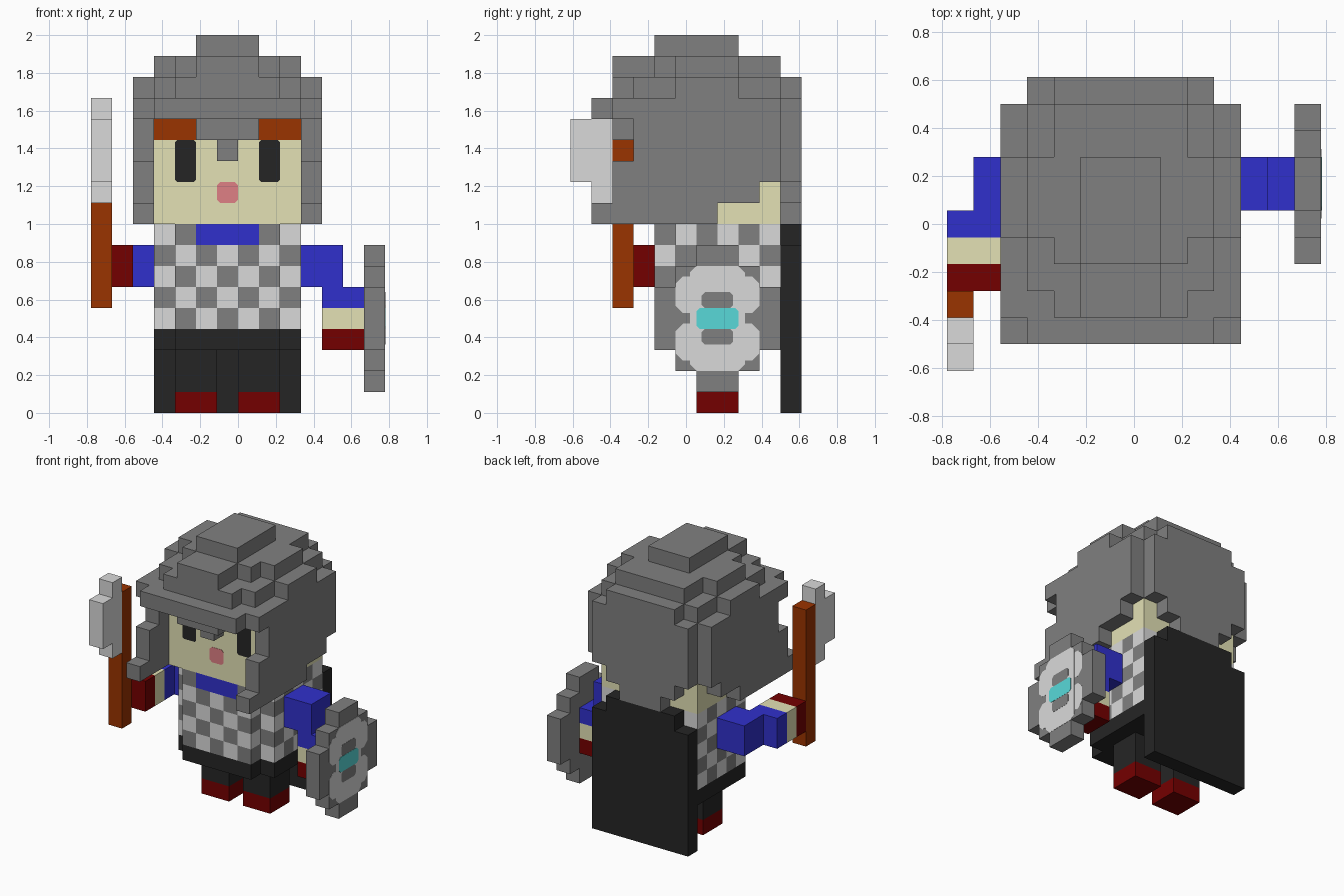
import bpy, bmesh
from mathutils import Vector

if "Cube" in bpy.data.objects:
    bpy.data.objects.remove(bpy.data.objects["Cube"], do_unlink=True)

U = 2 / 18  # size of one block


def material(name, hexa):
    rgb = [int(hexa[i:i + 2], 16) / 255 for i in (0, 2, 4)]
    lin = [c / 12.92 if c <= 0.04045 else ((c + 0.055) / 1.055) ** 2.4 for c in rgb]
    m = bpy.data.materials.new(name)
    m.use_nodes = True
    m.diffuse_color = (*lin, 1)
    m.node_tree.nodes["Principled BSDF"].inputs["Base Color"].default_value = (*lin, 1)
    return m


STEEL = material("steel grey", "808080")
LIGHT = material("light grey", "DADADA")
SKIN = material("skin", "E3E1B5")
BLUE = material("blue cloth", "3030CC")
BLACK = material("black cloth", "252525")
RED = material("dark red", "740000")
WOOD = material("red brown", "9A3300")
PINK = material("pink", "DF8085")
CYAN = material("cyan", "58D9D9")


def finish(name, bm, mats):
    me = bpy.data.meshes.new(name)
    bm.to_mesh(me)
    bm.free()
    for m in mats:
        me.materials.append(m)
    ob = bpy.data.objects.new(name, me)
    bpy.context.scene.collection.objects.link(ob)


def blocks(name, boxes, mats, rule=None):
    """Union of block boxes (x0, x1, y0, y1, z0, z1), keeping only outer faces."""
    cells = {(x, y, z) for a, b, c, d, e, f in boxes
             for x in range(a, b) for y in range(c, d) for z in range(e, f)}
    bm = bmesh.new()
    verts = {}

    def corner(p):
        if p not in verts:
            verts[p] = bm.verts.new((p[0] * U, (p[1] - 0.5) * U, p[2] * U))
        return verts[p]

    for cell in sorted(cells):
        for axis in range(3):
            for side in (0, 1):
                near = list(cell)
                near[axis] += 2 * side - 1
                if tuple(near) in cells:
                    continue
                ring = []
                for s, t in ((0, 0), (1, 0), (1, 1), (0, 1)):
                    p = list(cell)
                    p[axis] += side
                    p[(axis + 1) % 3] += s
                    p[(axis + 2) % 3] += t
                    ring.append(corner(tuple(p)))
                face = bm.faces.new(ring if side else ring[::-1])
                if rule:
                    face.material_index = rule(cell, axis, side)
    bm.normal_update()
    bmesh.ops.dissolve_limit(bm, angle_limit=0.02, verts=bm.verts[:], edges=bm.edges[:],
                             delimit={'MATERIAL', 'NORMAL'})
    finish(name, bm, mats)


def plate(name, face, a0, a1, z0, z1, mat, thick=0.002, cut=0.0):
    """Thin painted plate, with optional cut corners, on the face or the shield."""
    if cut:
        outline = [(a0 + cut, z0), (a1 - cut, z0), (a1, z0 + cut), (a1, z1 - cut),
                   (a1 - cut, z1), (a0 + cut, z1), (a0, z1 - cut), (a0, z0 + cut)]
    else:
        outline = [(a0, z0), (a1, z0), (a1, z1), (a0, z1)]
    bm = bmesh.new()
    if face == "front":
        pts, push = [(a * U, -1.5 * U, z * U) for a, z in outline], Vector((0, -thick, 0))
    else:
        pts, push = [(7 * U, a * U, z * U) for a, z in outline], Vector((thick, 0, 0))
    base = bm.faces.new([bm.verts.new(p) for p in pts])
    top = bmesh.ops.extrude_face_region(bm, geom=[base], use_keep_orig=True)
    bmesh.ops.translate(bm, vec=push, verts=[v for v in top["geom"] if isinstance(v, bmesh.types.BMVert)])
    bmesh.ops.recalc_face_normals(bm, faces=bm.faces[:])
    finish(name, bm, [mat])


# Legs, shoes, belt
for side, x in (("right", -3), ("left", 0)):
    blocks(side + "_leg", [(x, x + 2, 1, 3, 1, 3)], [BLACK])
    blocks(side + "_shoe", [(x, x + 2, 1, 3, 0, 1)], [RED])
blocks("belt", [(-4, 3, 0, 5, 3, 4), (-3, 2, -1, 0, 3, 4)], [BLACK])


# Chequered mail shirt with stepped front corners and a blue collar patch
def mail(cell, axis, side):
    x, y, z = cell
    if axis == 1:
        if side == 0 and z == 8 and -2 <= x < 1:
            return 2
        return (x + z) % 2
    return (y + z) % 2 if axis == 0 else 1


blocks("mail_shirt", [(-4, 3, 0, 5, 4, 9), (-3, 2, -1, 0, 4, 9)], [LIGHT, STEEL, BLUE], mail)

# Cape, narrower at the shoulders
blocks("cape", [(-4, 3, 5, 6, 0, 8), (-3, 2, 5, 6, 8, 9)], [BLACK])

# Right arm reaching forward
blocks("right_sleeve", [(-6, -4, 1, 3, 6, 8), (-7, -5, 0, 1, 6, 8)], [BLUE])
blocks("right_wrist", [(-7, -5, -1, 0, 6, 8)], [SKIN])
blocks("right_glove", [(-7, -5, -2, -1, 6, 8)], [RED])

# Left arm hanging down
blocks("left_sleeve", [(3, 5, 1, 3, 6, 8), (4, 6, 1, 3, 5, 6)], [BLUE])
blocks("left_wrist", [(4, 6, 1, 3, 4, 5)], [SKIN])
blocks("left_glove", [(4, 6, 1, 3, 3, 4)], [RED])

# Axe
blocks("axe_handle", [(-7, -6, -3, -2, 5, 14)], [WOOD])
blocks("axe_blade", [(-7, -6, -4, -3, 10, 15), (-7, -6, -5, -4, 11, 14)], [LIGHT])

# Shield with its flower emblem
blocks("shield", [(6, 7, -1, 5, 3, 6), (6, 7, 0, 4, 2, 7), (6, 7, 1, 3, 1, 8)], [STEEL])
plate("shield_flower_middle", "shield", 0.2, 2.8, 2, 7, LIGHT, 0.0015, 0.3)
for name, z in (("lower", 2.5), ("upper", 4.75)):
    plate("shield_petals_" + name, "shield", -0.5, 3.5, z, z + 1.75, LIGHT, 0.001, 0.35)
for name, z in (("lower", 3.25), ("upper", 5)):
    plate("shield_notch_" + name, "shield", 0.75, 2.25, z, z + 0.75, STEEL, 0.0025, 0.15)
plate("shield_gem", "shield", 0.5, 2.5, 4, 5, CYAN, 0.0035, 0.15)

# Head and painted face
blocks("head", [(-4, 3, -1, 5, 9, 14)], [SKIN])
for side, eye, brow in (("right", -3, -4), ("left", 1, 1)):
    plate(side + "_eye", "front", eye, eye + 1, 11, 13, BLACK, cut=0.1)
    plate(side + "_eyebrow", "front", brow, brow + 2, 13, 14, WOOD)
plate("mouth", "front", -1, 0, 10, 11, PINK, cut=0.15)

# Helmet: stepped dome, brim, neck guard, nose guard and cheek guards
helmet = [
    (-2, 1, -1, 3, 17, 18),
    (-4, 3, 0, 3, 16, 17), (-3, 2, -1, 5, 16, 17), (-2, 1, -3, 5, 16, 17),
    (-5, 4, 0, 3, 15, 16), (-4, 3, -2, 5, 15, 16), (-3, 2, -3, 6, 15, 16),
    (-5, 4, -3, 5, 14, 15), (-4, 3, -4, 6, 14, 15),
    (-4, 3, 5, 6, 11, 14), (-3, 2, 5, 6, 10, 11), (-2, 1, 5, 6, 9, 10),
    (-2, 1, -3, -1, 13, 14), (-1, 0, -2, -1, 12, 13),
]
for x in (-5, 3):
    helmet += [(x, x + 1, -2, 5, 12, 14), (x, x + 1, -3, 5, 11, 12),
               (x, x + 1, -3, 4, 10, 11), (x, x + 1, -4, 2, 9, 10)]
blocks("helmet", helmet, [STEEL])
